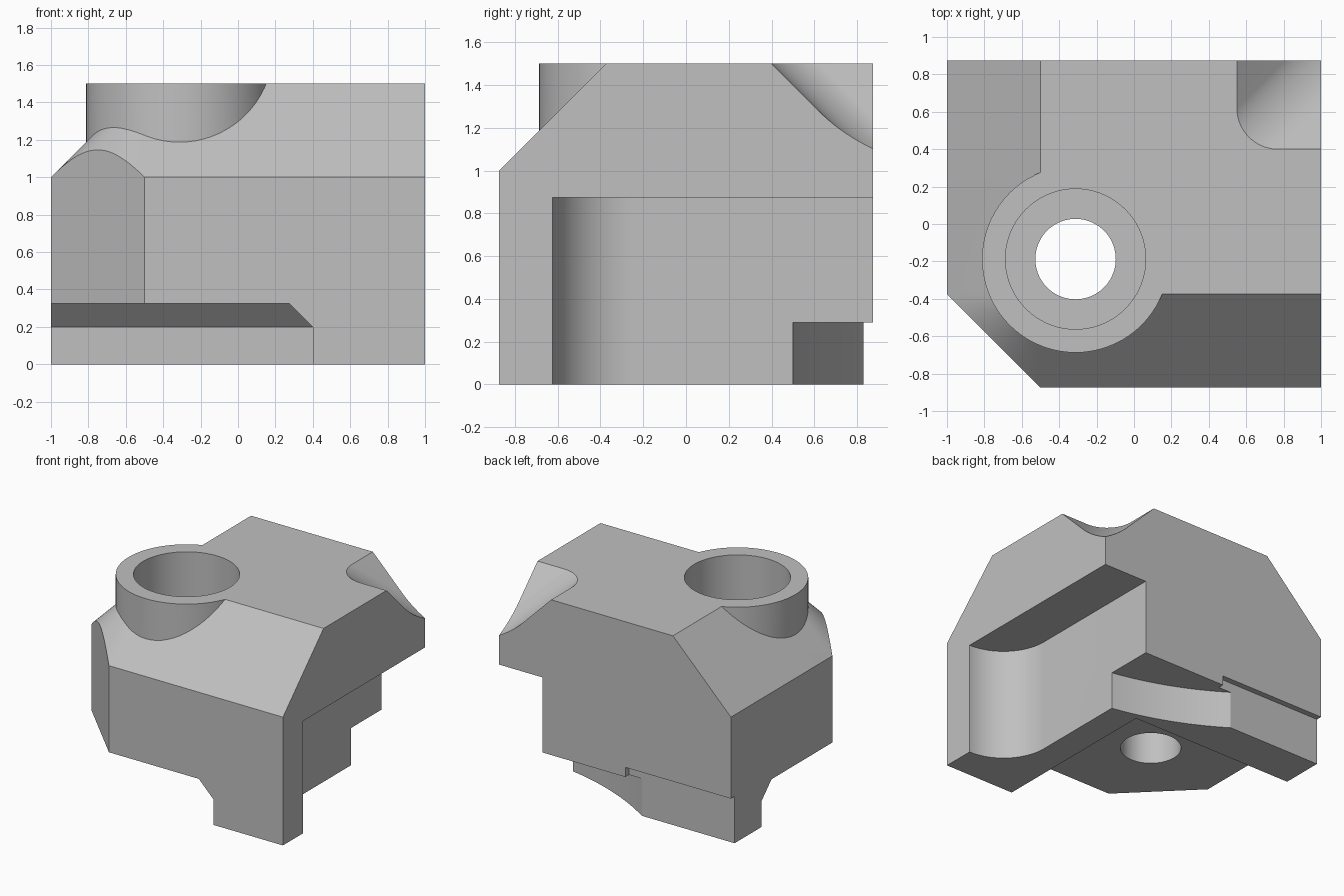
import bpy, bmesh
from math import cos, sin, pi, radians

old = bpy.data.objects.get("Cube")
if old:
    bpy.data.objects.remove(old, do_unlink=True)

grey = bpy.data.materials.new("light grey")
grey.use_nodes = True
colour = (0.53, 0.53, 0.53, 1)
grey.diffuse_color = colour
grey.node_tree.nodes["Principled BSDF"].inputs["Base Color"].default_value = colour


def loft(name, rings):
    """Closed solid through rings of equally many points."""
    bm = bmesh.new()
    loops = [[bm.verts.new(p) for p in ring] for ring in rings]
    n = len(loops[0])
    for a, b in zip(loops, loops[1:]):
        for i in range(n):
            j = (i + 1) % n
            bm.faces.new((a[i], a[j], b[j], b[i]))
    bm.faces.new(loops[0])
    bm.faces.new(loops[-1])
    bmesh.ops.remove_doubles(bm, verts=bm.verts, dist=1e-5)
    bmesh.ops.recalc_face_normals(bm, faces=bm.faces)
    mesh = bpy.data.meshes.new(name)
    bm.to_mesh(mesh)
    bm.free()
    mesh.materials.append(grey)
    obj = bpy.data.objects.new(name, mesh)
    bpy.context.collection.objects.link(obj)
    return obj


def at(outline, z, dx=0, dy=0):
    return [(x + dx, y + dy, z) for x, y in outline]


def prism(name, outline, z0, z1):
    return loft(name, [at(outline, z0), at(outline, z1)])


def arc(cx, cy, r, start, end, steps=24):
    angles = [radians(start + (end - start) * i / steps) for i in range(steps + 1)]
    return [(cx + r * cos(a), cy + r * sin(a)) for a in angles]


def rect(x0, y0, x1, y1):
    return [(x0, y0), (x1, y0), (x1, y1), (x0, y1)]


def combine(target, tool, operation="DIFFERENCE"):
    tool.hide_render = True
    mod = target.modifiers.new(tool.name, "BOOLEAN")
    mod.operation, mod.solver, mod.object = operation, "EXACT", tool
    bpy.ops.object.select_all(action="DESELECT")
    bpy.context.view_layer.objects.active = target
    target.select_set(True)
    bpy.ops.object.modifier_apply(modifier=mod.name)
    bpy.data.objects.remove(tool, do_unlink=True)


# Main block with two chamfered top edges joined by a conical corner
corner = arc(-0.5, -0.375, 0.5, 180, 270)
base = corner + [(1, -0.875), (1, 0.875), (-1, 0.875)]
roof = [(-0.5, -0.375)] * len(corner) + [(1, -0.375), (1, 0.875), (-0.5, 0.875)]
block = loft("housing_block", [at(base, 0), at(base, 1), at(roof, 1.5)])

# Vertical diagonal cut across the conical corner
combine(block, prism("corner_cut", [(-1.5, 0.125), (-1.5, -1.375), (0, -1.375)], -0.1, 1.6))

# Round boss with a stepped bore
BOSS = (-0.3125, -0.1875)


def disc(r, steps=72):
    return arc(*BOSS, r, 0, 360, steps)[:-1]


combine(block, prism("boss", disc(0.5), 1.0, 1.5), "UNION")

# Pocket under the front, with sloped upper edges
combine(block, loft("front_pocket", [
    at(rect(-1.5, -1.5, 0.4, 0.5), -0.1),
    at(rect(-1.5, -1.5, 0.4, 0.5), 0.2),
    at(rect(-1.5, -1.5, 0.275, 0.375), 0.325)]))

combine(block, prism("counterbore", disc(0.375), 0.75, 1.6))
combine(block, prism("through_hole", disc(0.215), 0.1, 0.9))

# Side recess ending in a concave quarter round
side = arc(1, -0.25, 0.375, 270, 180) + [(0.625, 1.2), (1.3, 1.2), (1.3, -0.625)]
combine(block, prism("side_recess", side, -0.1, 0.875))

# Curved relief along the bottom of the back
ax, ay, bx, by = 0.625, 0.5, -0.2, 0.83
curve = []
for i in range(17):
    t = i / 16
    sag = 0.045 * 4 * t * (1 - t)
    curve.append((ax + (bx - ax) * t - 0.37 * sag, ay + (by - ay) * t - 0.93 * sag))
relief = curve + [(-1.3, by), (-1.3, 1.2), (1.3, 1.2), (1.3, ay)]
combine(block, prism("back_relief", relief, -0.1, 0.29))
combine(block, prism("back_step", rect(-1.3, by, -0.09, 1.3), -0.2, 0.365))

# Rounded valley sloping down to the back corner
valley = arc(0.77, 0.62, 0.22, 180, 270) + [(3, 0.4), (3, 3), (0.55, 3)]
combine(block, loft("corner_scoop", [at(valley, 1.6, -0.1, -0.1), at(valley, 0.7, 0.8, 0.8)]))

bpy.ops.object.select_all(action="DESELECT")
block.select_set(True)
bpy.context.view_layer.objects.active = block
bpy.ops.object.shade_smooth_by_angle(angle=pi / 6)
